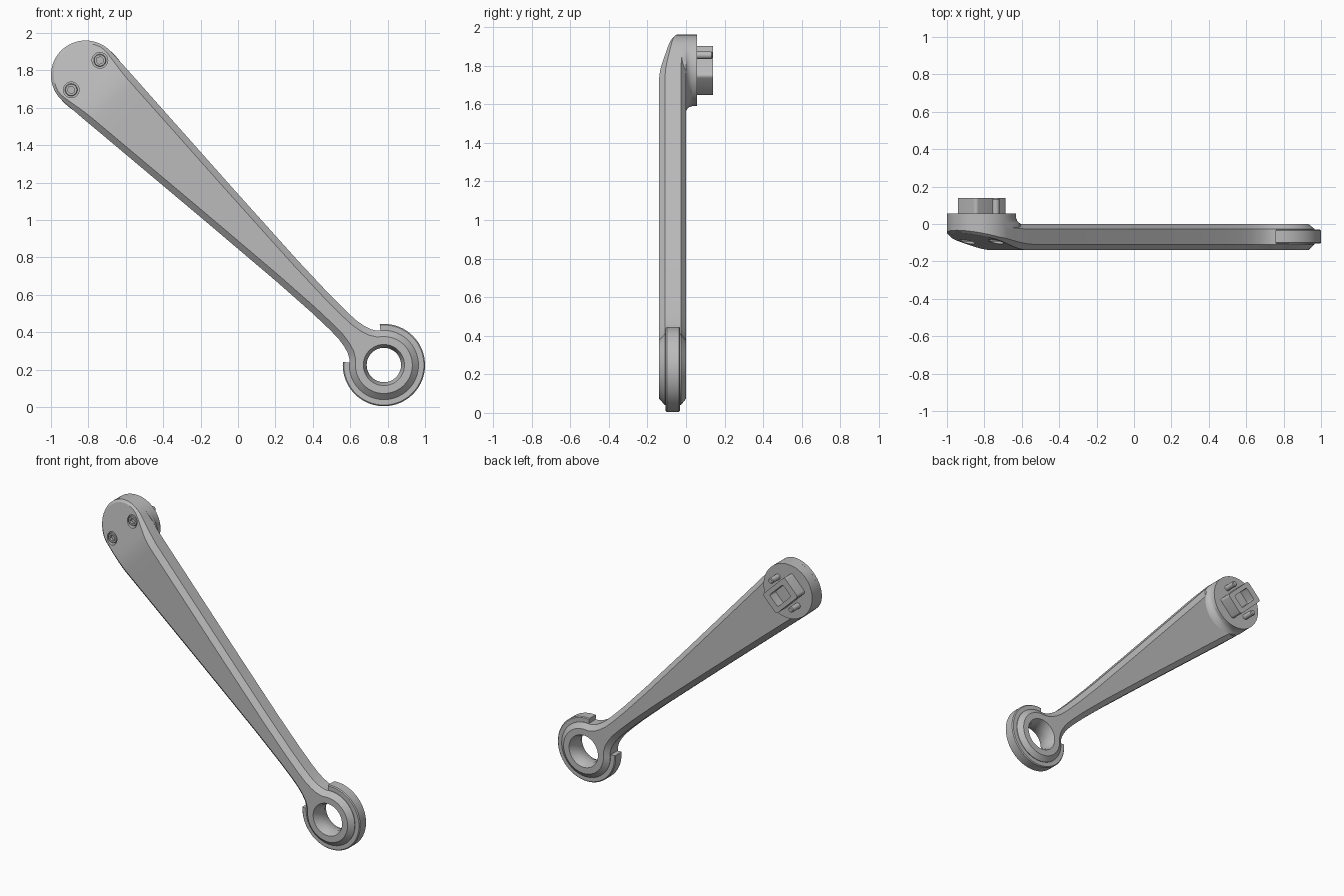
import bpy, bmesh
from math import sin, cos, pi, radians, hypot, atan2
from mathutils import Matrix, Vector

cube = bpy.data.objects.get("Cube")
if cube:
    bpy.data.objects.remove(cube, do_unlink=True)

# Local frame: u runs along the arm, y is depth, v runs across the arm
HEAD = Vector((-0.815, 0, 1.775))
EYE = Vector((0.78, 0, 0.225))
LENGTH = (EYE - HEAD).length
U = (EYE - HEAD).normalized()
Y = Vector((0, 1, 0))
V = U.cross(Y)
FRAME = Matrix.Translation(HEAD) @ Matrix((U, Y, V)).transposed().to_4x4()

grey = bpy.data.materials.new("satin_grey")
grey.use_nodes = True
COLOUR = (0.5, 0.5, 0.5, 1)
grey.diffuse_color = COLOUR
grey.node_tree.nodes["Principled BSDF"].inputs["Base Color"].default_value = COLOUR


def finish(name, bm):
    """Clean the mesh, place it in the arm frame and link it."""
    bmesh.ops.remove_doubles(bm, verts=bm.verts, dist=0.0002)
    bmesh.ops.recalc_face_normals(bm, faces=bm.faces)
    bm.transform(FRAME)
    mesh = bpy.data.meshes.new(name)
    bm.to_mesh(mesh)
    bm.free()
    mesh.materials.append(grey)
    obj = bpy.data.objects.new(name, mesh)
    bpy.context.collection.objects.link(obj)
    return obj


def activate(obj):
    bpy.ops.object.select_all(action='DESELECT')
    obj.select_set(True)
    bpy.context.view_layer.objects.active = obj


def smooth(obj):
    activate(obj)
    bpy.ops.object.shade_smooth_by_angle(angle=radians(28))


def cut(obj, cutter):
    activate(obj)
    mod = obj.modifiers.new("cut", 'BOOLEAN')
    mod.object, mod.operation, mod.solver = cutter, 'DIFFERENCE', 'EXACT'
    bpy.ops.object.modifier_apply(modifier=mod.name)
    bpy.data.objects.remove(cutter, do_unlink=True)


def lathe(name, profile, u=0, v=0, start=0, sweep=360, steps=48, closed=False,
          radius=lambda r, i, a: r):
    """Revolve (radius, y) points around the y direction at (u, v)."""
    bm = bmesh.new()
    full = sweep == 360
    rings = []
    for k in range(steps if full else steps + 1):
        a = radians(start + sweep * k / steps)
        ring = []
        for i, (r, y) in enumerate(profile):
            rr = radius(r, i, a)
            ring.append(bm.verts.new((u + rr * cos(a), y, v + rr * sin(a))))
        rings.append(ring)
    n = len(profile)
    for k in range(steps):
        a, b = rings[k], rings[(k + 1) % len(rings)]
        for i in range(n if closed else n - 1):
            j = (i + 1) % n
            bm.faces.new((a[i], a[j], b[j], b[i]))
    if not full:
        bm.faces.new(rings[0])
        bm.faces.new(rings[-1])
    return finish(name, bm)


def box(name, size, centre, corner):
    """Box with rounded edges along y."""
    bm = bmesh.new()
    bmesh.ops.create_cube(bm, size=1)
    bm.transform(Matrix.Translation(centre) @ Matrix.Diagonal((*size, 1)))
    edges = [e for e in bm.edges
             if abs(e.verts[0].co.y - e.verts[1].co.y) > size[1] / 2]
    bmesh.ops.bevel(bm, geom=edges, offset=corner, segments=4, profile=0.5,
                    affect='EDGES')
    return finish(name, bm)


# Half outline of the arm: round head, tapering shank, flared neck, round eye
HEAD_R, EYE_R = 0.185, 0.185
half = [(HEAD_R * cos(a), HEAD_R * sin(a))
        for a in (pi - radians(95) * k / 19 for k in range(20))]
half += [(0.06, 0.182), (0.1, 0.179), (0.14, 0.177), (0.18, 0.174), (0.22, 0.171),
         (0.3, 0.165), (1.0, 0.114), (1.5, 0.08), (1.75, 0.068), (1.88, 0.066),
         (1.95, 0.068), (2.0, 0.076), (2.04, 0.088), (2.07, 0.106)]
half += [(LENGTH + EYE_R * cos(a), EYE_R * sin(a))
         for a in (radians(135) * (1 - k / 27) for k in range(28))]


def front_y(u):
    """Flat front that eases into a slope across the head."""
    d = 0.22 - u
    ease = 0.12
    if d <= 0:
        return -0.14
    return -0.14 + 0.28 * (d * d / (2 * ease) if d < ease else d - ease / 2)


# Arm: chamfered sections lofted along the outline
bm = bmesh.new()
sections = []
for i, (u, w) in enumerate(half):
    p = half[i - 1] if i else (half[1][0], -half[1][1])
    q = half[i + 1] if i + 1 < len(half) else (half[-2][0], -half[-2][1])
    tu, tw = q[0] - p[0], q[1] - p[1]
    size = hypot(tu, tw)
    blend = min(1, max(0, (u + 0.05) / 0.2))
    c = 0.015 + 0.018 * blend
    iu, iw = u + tw / size * c, max(0, w - tu / size * c)
    if i in (0, len(half) - 1):
        iw = 0
    fy = front_y(iu)
    upper = [(iu, fy, iw), (u, fy + c * 0.95, w), (u, -0.8 * c, w), (iu, 0, iw)]
    lower = [(a, b, -d) for a, b, d in reversed(upper)]
    sections.append([bm.verts.new(co) for co in upper + lower])
for a, b in zip(sections, sections[1:]):
    for k in range(8):
        j = (k + 1) % 8
        bm.faces.new((a[k], a[j], b[j], b[k]))
arm = finish("arm", bm)

# Chamfered through hole in the eye, and two bolt recesses in the head
cut(arm, lathe("eye_cutter", [(0, -0.16), (0.119, -0.16), (0.092, -0.1), (0.092, -0.04),
                              (0.119, 0.02), (0, 0.02)], u=LENGTH))
BOLT_V = 0.11
for side in (-1, 1):
    cut(arm, lathe("recess_cutter", [(0, -0.2), (0.042, -0.2), (0.042, -0.07), (0, -0.07)],
                   v=side * BOLT_V, steps=32))
smooth(arm)

# Open collar around the eye, with its gap facing the shank
smooth(lathe("collar", [(0.165, -0.105), (0.214, -0.105), (0.22, -0.099), (0.22, -0.036),
                        (0.214, -0.03), (0.165, -0.03)],
             u=LENGTH, start=-140, sweep=280, steps=60, closed=True))

# Mounting pad behind the head, with a fillet where it meets the shank
flare = [0, 0.05, 0.04, 0.022, 0.008, 0, 0, 0]
pad_profile = [(0, -0.02)] + [(HEAD_R, y) for y in (-0.02, 0, 0.007, 0.018, 0.032, 0.057)]
pad_profile.append((0, 0.057))
smooth(lathe("mounting_pad", pad_profile, steps=64,
             radius=lambda r, i, a: r + flare[i] * max(0, cos(a)) ** 1.5))


# Socket bolts in the front, each with a round pin at the back
def hex_socket(r, i, a):
    if i < 3:
        return r
    return r * cos(pi / 6) / cos(a % (pi / 3) - pi / 6)


for side, label in ((-1, "lower"), (1, "upper")):
    v = side * BOLT_V
    smooth(lathe(label + "_bolt", [(0.033, -0.065), (0.033, -0.09), (0.03, -0.094),
                                   (0.02, -0.094), (0.02, -0.074), (0, -0.074)],
                 v=v, steps=36, radius=hex_socket))
    smooth(lathe(label + "_pin", [(0, 0.04), (0.019, 0.04), (0.019, 0.132),
                                  (0.014, 0.138), (0, 0.138)], v=v, steps=24))

# Rounded hollow block on the pad
block = box("spigot_block", (0.23, 0.1, 0.15), (0, 0.09, 0), 0.018)
cut(block, box("socket_cutter", (0.14, 0.1, 0.09), (0, 0.125, 0), 0.01))
smooth(block)
